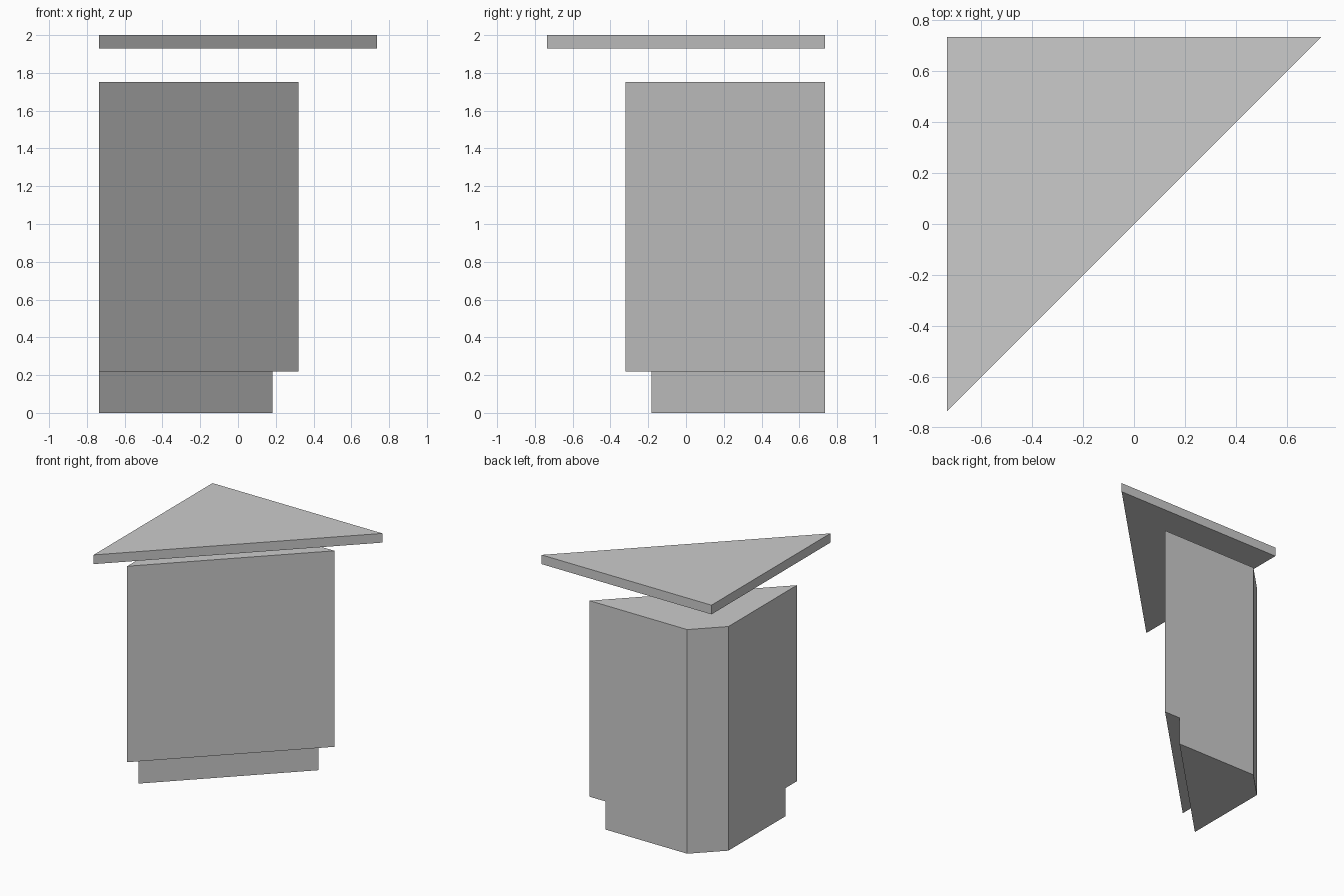
import bpy
import bmesh

default = bpy.data.objects.get("Cube")
if default:
    bpy.data.objects.remove(default, do_unlink=True)

grey = bpy.data.materials.new("plain_grey")
grey.use_nodes = True
colour = (0.6, 0.6, 0.6, 1)
grey.diffuse_color = colour
grey.node_tree.nodes["Principled BSDF"].inputs["Base Color"].default_value = colour

WALL = 0.735      # distance from the centre to each of the two back walls


def corner_prism(name, reach, bottom, top, chamfer=0):
    """Right-angled prism in the back corner; reach is its leg along each wall."""
    if chamfer:
        corner = [(-WALL + chamfer, WALL), (-WALL, WALL - chamfer)]
    else:
        corner = [(-WALL, WALL)]
    outline = corner + [(-WALL, WALL - reach), (-WALL + reach, WALL)]

    bm = bmesh.new()
    base = bm.faces.new([bm.verts.new((x, y, bottom)) for x, y in outline])
    raised = bmesh.ops.extrude_face_region(bm, geom=[base], use_keep_orig=True)
    verts = [v for v in raised["geom"] if isinstance(v, bmesh.types.BMVert)]
    bmesh.ops.translate(bm, verts=verts, vec=(0, 0, top - bottom))
    bmesh.ops.recalc_face_normals(bm, faces=bm.faces)

    mesh = bpy.data.meshes.new(name)
    bm.to_mesh(mesh)
    bm.free()
    mesh.materials.append(grey)
    obj = bpy.data.objects.new(name, mesh)
    bpy.context.collection.objects.link(obj)
    return obj


# Recessed plinth, cabinet body and the separate worktop above it
corner_prism("plinth", 0.917, 0, 0.22, chamfer=0.21)
corner_prism("cabinet_body", 1.055, 0.22, 1.753, chamfer=0.21)
corner_prism("worktop", 2 * WALL, 1.928, 2)
